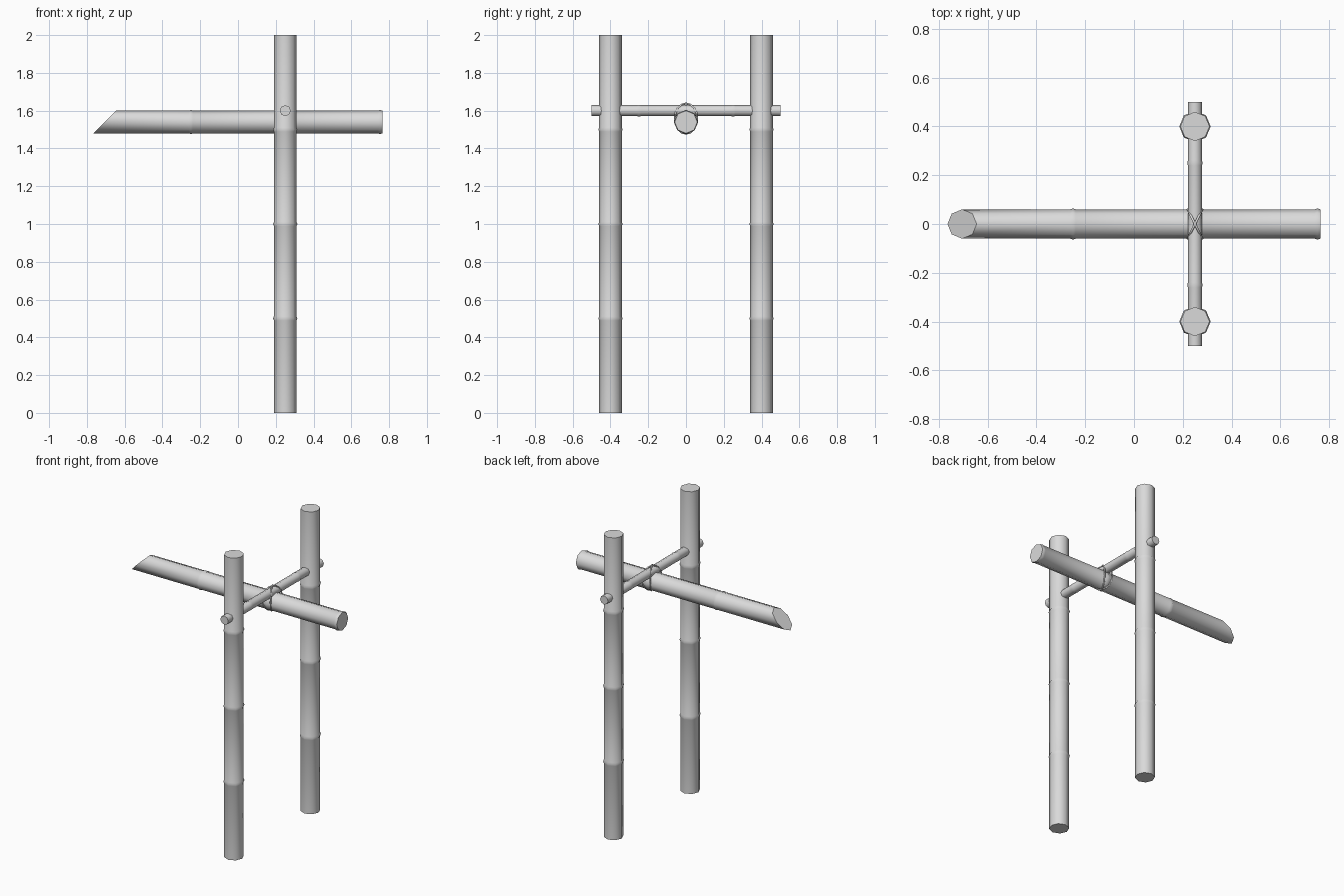
import bpy, bmesh, math
from mathutils import Vector

if "Cube" in bpy.data.objects:
    bpy.data.objects.remove(bpy.data.objects["Cube"])

SIDES = 8
grey = bpy.data.materials.new("pale_grey")
grey.diffuse_color = (0.7, 0.7, 0.7, 1)
grey.use_nodes = True
grey.node_tree.nodes["Principled BSDF"].inputs["Base Color"].default_value = grey.diffuse_color


def finish(bm, name):
    bmesh.ops.recalc_face_normals(bm, faces=bm.faces)
    me = bpy.data.meshes.new(name)
    bm.to_mesh(me)
    bm.free()
    me.materials.append(grey)
    ob = bpy.data.objects.new(name, me)
    bpy.context.collection.objects.link(ob)
    return ob


def bamboo(name, origin, axis, start, end, radius, nodes, slant=False):
    """Octagonal cane along an axis, with a small swelling at every node."""
    a = Vector(axis)
    v = Vector((0, 1, 0)) if a.z else Vector((0, 0, 1))
    u = a.cross(v)
    profile = [(start, radius)]
    for n in nodes:
        profile += [(n - 0.011, radius), (n, radius * 1.07), (n + 0.011, radius)]
    profile.append((end, radius))
    bm = bmesh.new()
    rings = []
    for i, (t, r) in enumerate(profile):
        ring = []
        for k in range(SIDES):
            ang = 2 * math.pi * k / SIDES
            off = u * (r * math.cos(ang)) + v * (r * math.sin(ang))
            # the first ring can be sheared into a 45 degree cut
            shift = off.z if slant and i == 0 else 0
            ring.append(bm.verts.new(Vector(origin) + off + a * (t + shift)))
        rings.append(ring)
    for lo, hi in zip(rings, rings[1:]):
        for k in range(SIDES):
            j = (k + 1) % SIDES
            bm.faces.new((lo[k], lo[j], hi[j], hi[k])).smooth = True
    bm.faces.new(rings[0])
    bm.faces.new(rings[-1])
    return finish(bm, name)


def rope_loop(name, centre, direction, half_width, half_height, thickness):
    """Thin closed rope wrapped in an upright plane."""
    d = Vector(direction).normalized()
    up = Vector((0, 0, 1))
    side = d.cross(up)
    n, m = 16, 6
    bm = bmesh.new()
    rings = []
    for i in range(n):
        t = 2 * math.pi * i / n
        p = Vector(centre) + d * (half_width * math.cos(t)) + up * (half_height * math.sin(t))
        out = d * math.cos(t) + up * math.sin(t)
        rings.append([bm.verts.new(p + thickness * (out * math.cos(2 * math.pi * k / m)
                                                    + side * math.sin(2 * math.pi * k / m)))
                      for k in range(m)])
    for i in range(n):
        a, b = rings[i], rings[(i + 1) % n]
        for k in range(m):
            j = (k + 1) % m
            bm.faces.new((a[k], a[j], b[j], b[k])).smooth = True
    return finish(bm, name)


# upright posts
for label, y in (("front", -0.4), ("back", 0.4)):
    bamboo(label + "_post", (0.25, y, 0), (0, 0, 1), 0, 2, 0.06, (0.5, 1.0, 1.5))

# thin rod through both posts
bamboo("cross_rod", (0.25, 0, 1.6), (0, 1, 0), -0.5, 0.5, 0.029, (-0.25, 0.25))

# tipping spout with a slanted mouth
bamboo("spout", (0, 0, 1.54), (1, 0, 0), -0.705, 0.765, 0.06, (-0.25, 0.25, 0.752), slant=True)

# crossed lashing that ties spout to rod
for label, sx in (("left", -1), ("right", 1)):
    rope_loop(label + "_lashing", (0.25, 0, 1.558), (sx * 0.03, 0.06, 0), 0.067, 0.08, 0.005)
